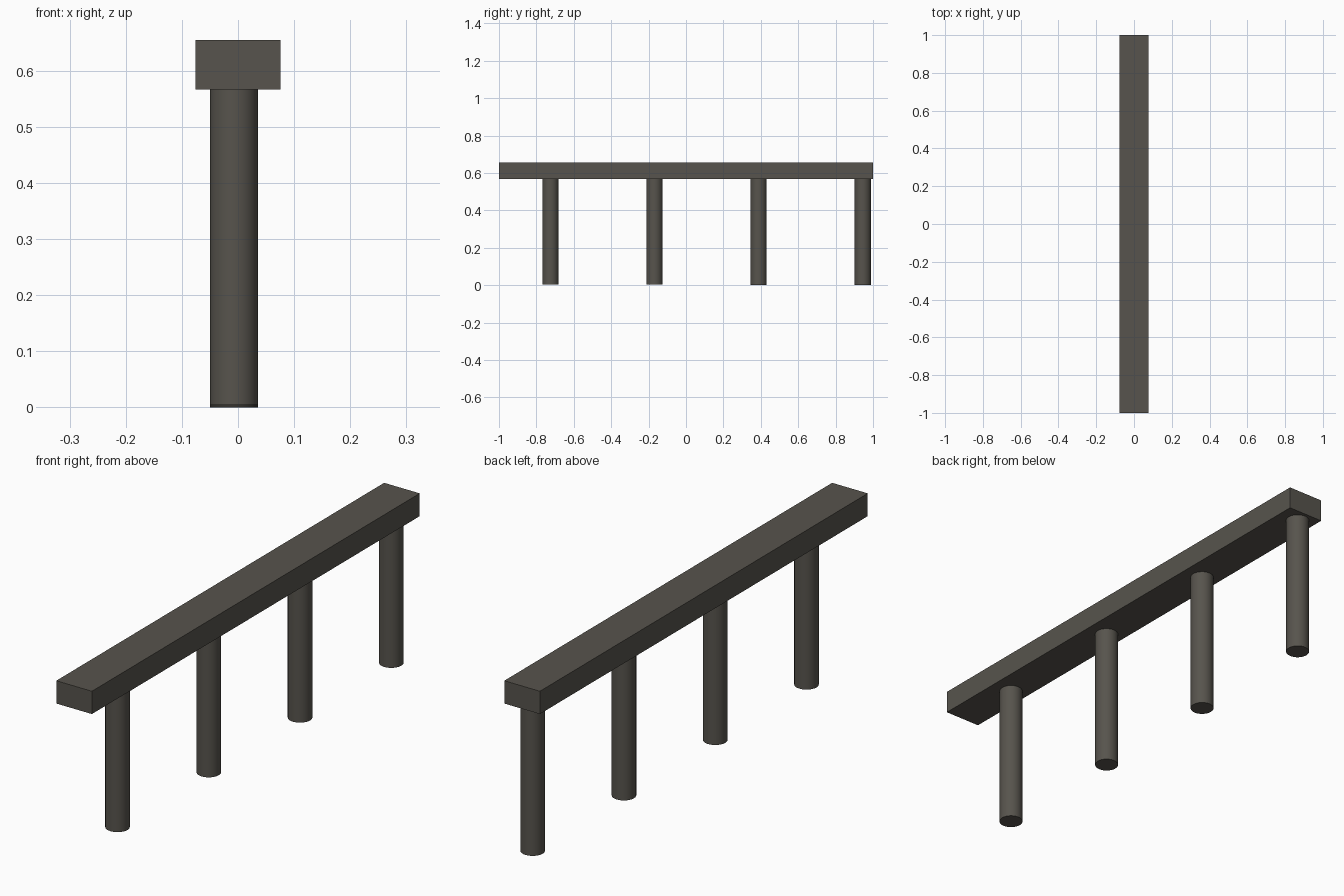
import bpy

if "Cube" in bpy.data.objects:
    bpy.data.objects.remove(bpy.data.objects["Cube"])

# One dark weathered grey-brown for the whole rail
mat = bpy.data.materials.new("dark_grey_brown")
mat.diffuse_color = (0.095, 0.088, 0.074, 1)
mat.use_nodes = True
mat.node_tree.nodes["Principled BSDF"].inputs["Base Color"].default_value = mat.diffuse_color

BEAM_BOTTOM, BEAM_TOP = 0.567, 0.655

# Top beam
bpy.ops.mesh.primitive_cube_add(size=1, location=(0, 0, (BEAM_BOTTOM + BEAM_TOP) / 2))
beam = bpy.context.object
beam.name = "top_beam"
beam.scale = (0.152, 2.0, BEAM_TOP - BEAM_BOTTOM)
bpy.ops.object.transform_apply(location=False, rotation=False, scale=True)
beam.data.materials.append(mat)

# Four round posts, the front one ending very slightly higher
for i in range(4):
    foot = 0.004 * (3 - i) / 3
    bpy.ops.mesh.primitive_cylinder_add(
        vertices=32, radius=0.043, depth=BEAM_BOTTOM - foot,
        location=(-0.007, -0.725 + 0.5567 * i, (BEAM_BOTTOM + foot) / 2))
    post = bpy.context.object
    post.name = f"post_{i + 1}"
    post.data.materials.append(mat)
    bpy.ops.object.shade_smooth_by_angle()
